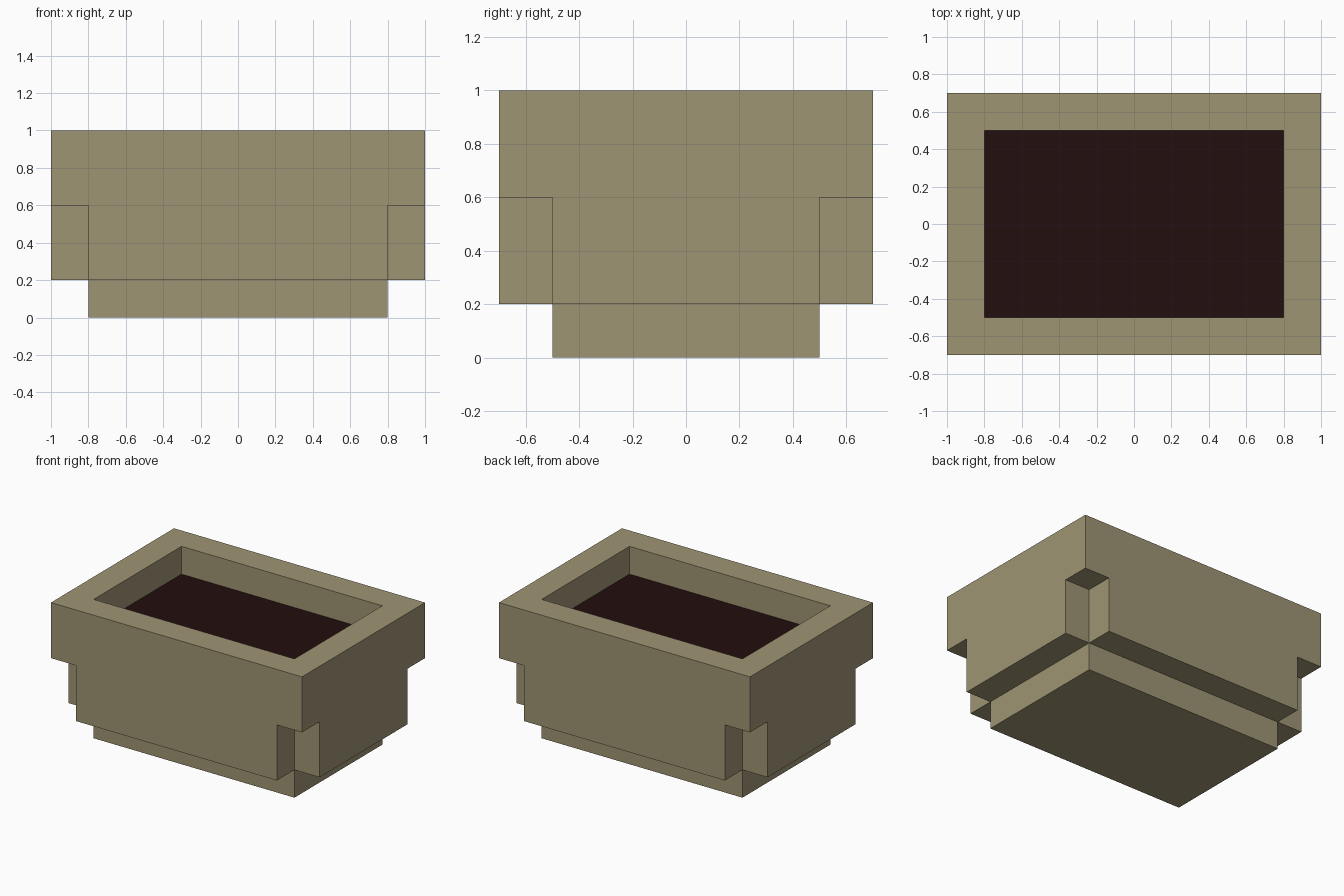
import bpy
import bmesh
import math
from mathutils import Vector

default = bpy.data.objects.get("Cube")
if default:
    bpy.data.objects.remove(default, do_unlink=True)


def material(name, color):
    mat = bpy.data.materials.new(name)
    mat.use_nodes = True
    mat.diffuse_color = color
    mat.node_tree.nodes["Principled BSDF"].inputs["Base Color"].default_value = color
    return mat


stone = material("tan_stone", (0.347, 0.300, 0.174, 1))
soil = material("dark_soil", (0.0160, 0.0044, 0.0044, 1))

# Layout lines: outer wall, wall thickness, and the height of each tier
xs = (-1, -0.8, 0.8, 1)
ys = (-0.7, -0.5, 0.5, 0.7)
zs = (0, 0.2, 0.6, 0.8, 1)
FOOT, BODY, COLLAR, RIM = range(4)


def filled(i, j, k):
    """Whether a block of the planter is solid."""
    if not (0 <= i < 3 and 0 <= j < 3 and 0 <= k < 4):
        return False
    mid_x, mid_y = i == 1, j == 1
    if k == FOOT:
        return mid_x and mid_y
    if k == BODY:                       # notched corners
        return mid_x or mid_y
    if k == RIM:                        # open top
        return not (mid_x and mid_y)
    return True


def add_side(bm, cell, axis, step):
    """Add the outer face of a block on one side."""
    a, b = (axis + 1) % 3, (axis + 2) % 3
    corners = [(0, 0), (1, 0), (1, 1), (0, 1)]
    if step < 0:
        corners.reverse()
    verts = []
    for u, v in corners:
        idx = list(cell)
        idx[axis] += step > 0
        idx[a] += u
        idx[b] += v
        verts.append(bm.verts.new((xs[idx[0]], ys[idx[1]], zs[idx[2]])))
    face = bm.faces.new(verts)
    # Floor of the opening is soil
    if axis == 2 and step > 0 and cell[2] == COLLAR:
        face.material_index = 1


# Planter: one closed shell
bm = bmesh.new()
for i in range(3):
    for j in range(3):
        for k in range(4):
            if not filled(i, j, k):
                continue
            for axis in range(3):
                for step in (-1, 1):
                    near = [i, j, k]
                    near[axis] += step
                    if not filled(*near):
                        add_side(bm, (i, j, k), axis, step)

bmesh.ops.remove_doubles(bm, verts=bm.verts[:], dist=0.001)
# Merge flat neighbouring faces into clean panels
bmesh.ops.dissolve_limit(bm, angle_limit=math.radians(1), verts=bm.verts[:],
                         edges=bm.edges[:], delimit={'MATERIAL'})
mesh = bpy.data.meshes.new("planter_box")
bm.to_mesh(mesh)
bm.free()
mesh.materials.append(stone)
mesh.materials.append(soil)
planter = bpy.data.objects.new("planter_box", mesh)
bpy.context.collection.objects.link(planter)
